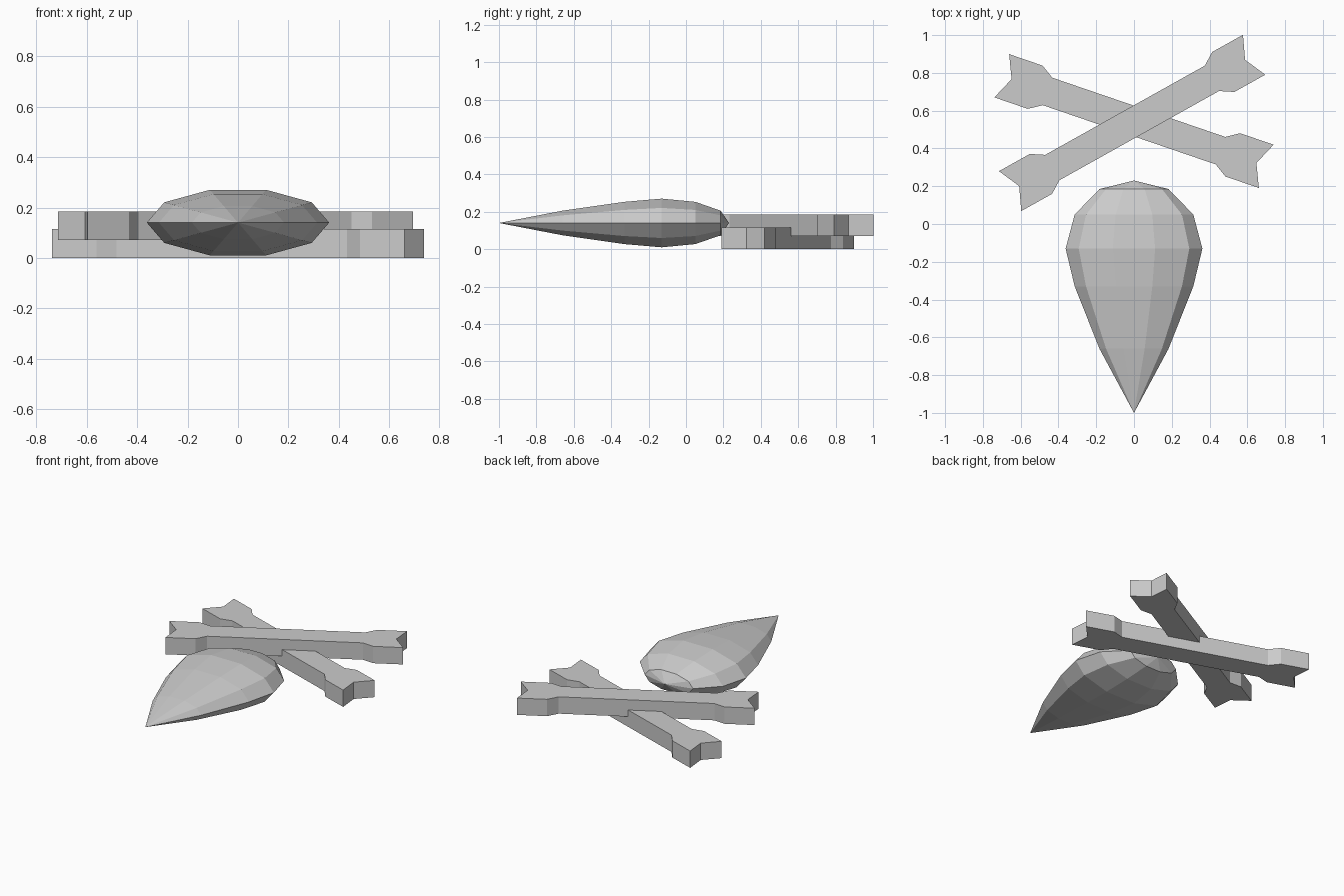
import bpy, bmesh
from math import cos, sin, tau, radians

if "Cube" in bpy.data.objects:
    bpy.data.objects.remove(bpy.data.objects["Cube"])


def finish(name, bm):
    bmesh.ops.recalc_face_normals(bm, faces=bm.faces)
    mesh = bpy.data.meshes.new(name)
    bm.to_mesh(mesh)
    bm.free()
    ob = bpy.data.objects.new(name, mesh)
    bpy.context.collection.objects.link(ob)
    return ob


def teardrop(name, rings, tip_y, end_y, sides, centre_z, flatten):
    # flattened ten-sided body with a pointed front and shallow rear cap
    bm = bmesh.new()
    loops = [[bm.verts.new((r * cos(tau * i / sides), y,
                            centre_z + flatten * r * sin(tau * i / sides)))
              for i in range(sides)] for y, r in rings]
    tip = bm.verts.new((0, tip_y, centre_z))
    end = bm.verts.new((0, end_y, centre_z))
    for i in range(sides):
        j = (i + 1) % sides
        bm.faces.new((tip, loops[0][i], loops[0][j]))
        for a, b in zip(loops, loops[1:]):
            bm.faces.new((a[i], b[i], b[j], a[j]))
        bm.faces.new((end, loops[-1][j], loops[-1][i]))
    return finish(name, bm)


def bone(name, centre, angle, height):
    # one quarter of the outline, mirrored both ways, then extruded
    quarter = [(0.484, 0.077), (0.553, 0.121), (0.740, 0.121)]
    right = [(x, -y) for x, y in quarter] + [(0.685, 0)] + quarter[::-1]
    outline = right + [(-x, -y) for x, y in right]
    bm = bmesh.new()
    face = bm.faces.new([bm.verts.new((x, y, 0)) for x, y in outline])
    top = bmesh.ops.extrude_face_region(bm, geom=[face])["geom"]
    bmesh.ops.translate(bm, vec=(0, 0, height),
                        verts=[v for v in top if isinstance(v, bmesh.types.BMVert)])
    ob = finish(name, bm)
    ob.location = centre
    ob.rotation_euler.z = radians(angle)
    return ob


teardrop("teardrop_body",
         [(-0.66, 0.183), (-0.33, 0.314), (-0.13, 0.362), (0.05, 0.314), (0.185, 0.183)],
         -1.0, 0.23, 10, 0.14, 0.378)

# crossed bones, the upper one notched over the lower
bone("lower_bone", (0, 0.545, 0), -18.9, 0.115)
bone("upper_bone", (-0.01, 0.535, 0.07), 29.2, 0.115)
